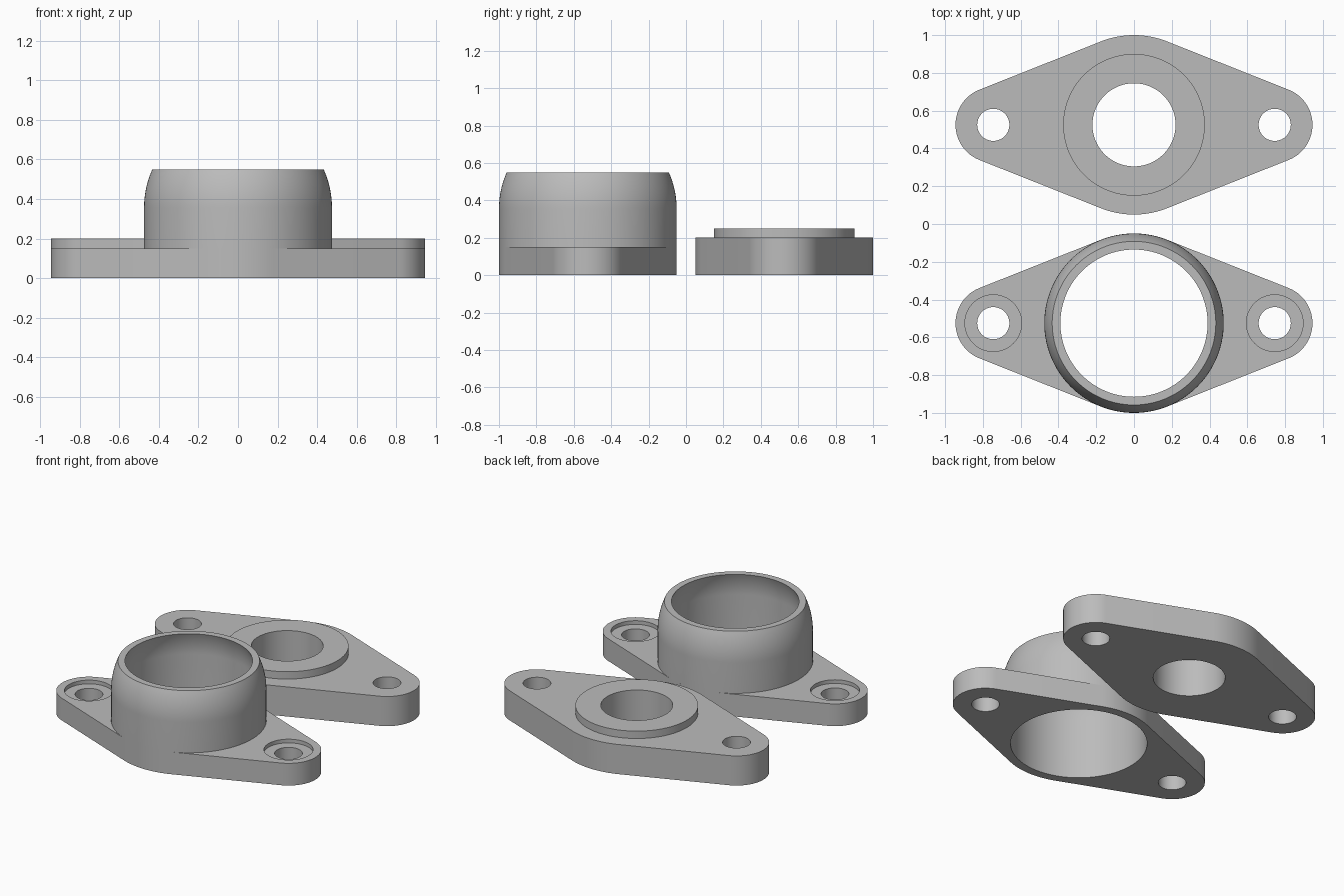
import bpy, bmesh
from math import sin, cos, pi, asin, sqrt, radians
from mathutils import Matrix

SEG = 128
HUB_R, EAR_R, EAR_X = 0.475, 0.2, 0.745

if "Cube" in bpy.data.objects:
    bpy.data.objects.remove(bpy.data.objects["Cube"], do_unlink=True)

grey = bpy.data.materials.new("plain_grey")
grey.use_nodes = True
grey.diffuse_color = (0.5, 0.5, 0.5, 1)
grey.node_tree.nodes["Principled BSDF"].inputs["Base Color"].default_value = (0.5, 0.5, 0.5, 1)


def make_object(name, bm, y):
    bmesh.ops.recalc_face_normals(bm, faces=bm.faces)
    mesh = bpy.data.meshes.new(name)
    bm.to_mesh(mesh)
    bm.free()
    mesh.materials.append(grey)
    obj = bpy.data.objects.new(name, mesh)
    obj.location.y = y
    bpy.context.collection.objects.link(obj)
    return obj


def activate(obj):
    bpy.ops.object.select_all(action='DESELECT')
    obj.select_set(True)
    bpy.context.view_layer.objects.active = obj


def smooth(obj):
    activate(obj)
    bpy.ops.object.shade_smooth_by_angle(angle=radians(25))


def arc(cx, r, start, end, steps):
    return [(cx + r * cos(a), r * sin(a))
            for a in (start + (end - start) * i / steps for i in range(steps + 1))]


def cut_cylinder(target, x, radius, z0, z1):
    bm = bmesh.new()
    bmesh.ops.create_cone(bm, cap_ends=True, segments=SEG, radius1=radius, radius2=radius,
                          depth=z1 - z0, matrix=Matrix.Translation((x, 0, (z0 + z1) / 2)))
    cutter = make_object("hole_cutter", bm, target.location.y)
    cutter.hide_render = True
    bpy.context.view_layer.update()
    mod = target.modifiers.new("hole", 'BOOLEAN')
    mod.operation, mod.solver, mod.object = 'DIFFERENCE', 'EXACT', cutter
    activate(target)
    bpy.ops.object.modifier_apply(modifier=mod.name)
    bpy.data.objects.remove(cutter, do_unlink=True)


def flange_plate(name, y, height, bore, recess=0):
    # Hub and two ears joined by tangent lines
    t = pi / 2 - asin((HUB_R - EAR_R) / EAR_X)
    outline = (arc(EAR_X, EAR_R, -t, t, 32) + arc(0, HUB_R, t, pi - t, 24)
               + arc(-EAR_X, EAR_R, pi - t, pi + t, 32) + arc(0, HUB_R, pi + t, 2 * pi - t, 24))
    bm = bmesh.new()
    base = bm.faces.new([bm.verts.new((px, py, 0)) for px, py in outline])
    top = bmesh.ops.extrude_face_region(bm, geom=[base], use_keep_orig=True)
    bmesh.ops.translate(bm, vec=(0, 0, height),
                        verts=[v for v in top["geom"] if isinstance(v, bmesh.types.BMVert)])
    plate = make_object(name, bm, y)
    cut_cylinder(plate, 0, bore, -0.1, height + 0.1)
    for x in (-EAR_X, EAR_X):
        cut_cylinder(plate, x, 0.085, -0.1, height + 0.1)
        if recess:
            cut_cylinder(plate, x, 0.15, height - recess, height + 0.1)
    smooth(plate)


def lathe(name, y, profile):
    # Revolved ring, open where it sits on the plate
    bm = bmesh.new()
    rings = [[bm.verts.new((r * cos(2 * pi * i / SEG), r * sin(2 * pi * i / SEG), z))
              for i in range(SEG)] for r, z in profile]
    for a, b in zip(rings, rings[1:]):
        for i in range(SEG):
            j = (i + 1) % SEG
            bm.faces.new((a[i], a[j], b[j], b[i]))
    smooth(make_object(name, bm, y))


def dome(radius, start, top, steps=12):
    heights = [(top - start) * i / steps for i in range(steps + 1)]
    return [(sqrt(radius ** 2 - h ** 2), start + h) for h in heights]


# Front flange with tall rounded collar
BORE = 0.4175
flange_plate("front_flange_plate", -0.525, 0.15, BORE, recess=0.025)
outer = [(HUB_R, 0.15)] + dome(HUB_R, 0.355, 0.55)
inner = [(BORE, 0.15)] + dome(BORE, 0.4, 0.55)
lathe("front_collar", -0.525, outer + inner[::-1])

# Rear flange with low raised ring
flange_plate("rear_flange_plate", 0.525, 0.2, 0.22)
lathe("rear_boss_ring", 0.525, [(0.375, 0.2), (0.375, 0.25), (0.22, 0.25), (0.22, 0.2)])
